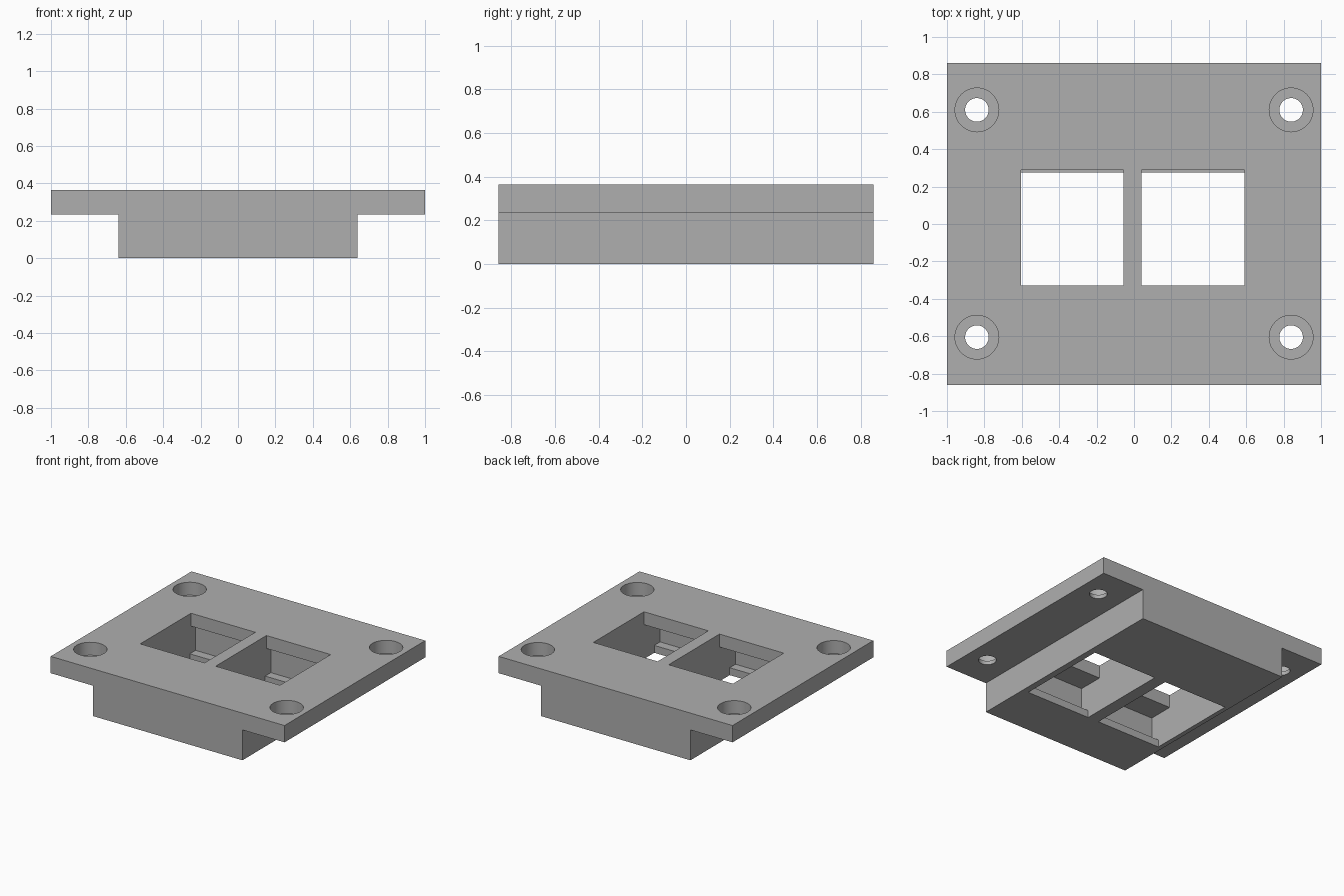
import bpy
import bmesh
import math
from mathutils import Matrix, Vector

cube = bpy.data.objects.get("Cube")
if cube:
    bpy.data.objects.remove(cube, do_unlink=True)

HALF_DEPTH = 0.86
TOP, PLATE_BOTTOM, LIP = 0.365, 0.235, 0.265


def new_object(name, bm):
    bmesh.ops.recalc_face_normals(bm, faces=bm.faces)
    mesh = bpy.data.meshes.new(name)
    bm.to_mesh(mesh)
    bm.free()
    obj = bpy.data.objects.new(name, mesh)
    bpy.context.collection.objects.link(obj)
    return obj


def extrude(name, points, offset):
    """Closed prism from a 3D outline pushed along offset."""
    bm = bmesh.new()
    face = bm.faces.new([bm.verts.new(p) for p in points])
    moved = bmesh.ops.extrude_face_region(bm, geom=[face], use_keep_orig=True)
    verts = [v for v in moved["geom"] if isinstance(v, bmesh.types.BMVert)]
    bmesh.ops.translate(bm, verts=verts, vec=Vector(offset))
    return new_object(name, bm)


def lathe(name, profile, location, steps=48):
    """Solid of revolution; the profile starts and ends on the axis."""
    bm = bmesh.new()
    verts = [bm.verts.new((r, 0, z)) for r, z in profile]
    edges = [bm.edges.new(pair) for pair in zip(verts, verts[1:])]
    bmesh.ops.spin(bm, geom=verts + edges, cent=(0, 0, 0), axis=(0, 0, 1),
                   angle=math.tau, steps=steps, use_merge=True)
    bmesh.ops.remove_doubles(bm, verts=bm.verts, dist=0.0005)
    bmesh.ops.transform(bm, matrix=Matrix.Translation(location), verts=bm.verts)
    return new_object(name, bm)


# Wide plate with the deeper block beneath it
half = [(0.64, 0), (0.64, PLATE_BOTTOM), (1, PLATE_BOTTOM), (1, TOP)]
outline = half + [(-x, z) for x, z in reversed(half)]
body = extrude("socket_plate", [(x, -HALF_DEPTH, z) for x, z in outline],
               (0, 2 * HALF_DEPTH, 0))

# Socket openings: front window, wide clip chamber, catches at the bottom
CATCH = 0.057
front_side = [(-0.33, 0.5), (-0.33, LIP), (-0.526, LIP),
              (-0.526, CATCH), (-0.455, CATCH), (-0.455, -0.1)]
back_side = [(0.275, -0.1), (0.275, CATCH), (0.345, CATCH),
             (0.345, LIP), (0.29, LIP), (0.29, 0.5)]
cutters = [extrude("socket_cutter", [(x, y, z) for y, z in front_side + back_side],
                   (0.55, 0, 0)) for x in (-0.605, 0.04)]

# Stepped screw holes in the corners
screw = [(0, 0.1), (0.063, 0.1), (0.063, LIP), (0.117, LIP), (0.117, 0.5), (0, 0.5)]
for x in (-0.84, 0.84):
    for y in (-0.605, 0.61):
        cutters.append(lathe("screw_cutter", screw, (x, y, 0)))

# Cut everything out of the plate, then drop the cutters
bpy.context.view_layer.objects.active = body
body.select_set(True)
for cutter in cutters:
    cutter.hide_render = True
    mod = body.modifiers.new("cut", 'BOOLEAN')
    mod.operation = 'DIFFERENCE'
    mod.solver = 'EXACT'
    mod.object = cutter
    bpy.ops.object.modifier_apply(modifier=mod.name)
    bpy.data.objects.remove(cutter, do_unlink=True)

# Plain grey plastic
grey = bpy.data.materials.new("grey_plastic")
grey.use_nodes = True
colour = (0.43, 0.43, 0.43, 1)
grey.diffuse_color = colour
grey.node_tree.nodes["Principled BSDF"].inputs["Base Color"].default_value = colour
body.data.materials.clear()
body.data.materials.append(grey)

bpy.ops.object.shade_smooth_by_angle(angle=math.radians(30))
